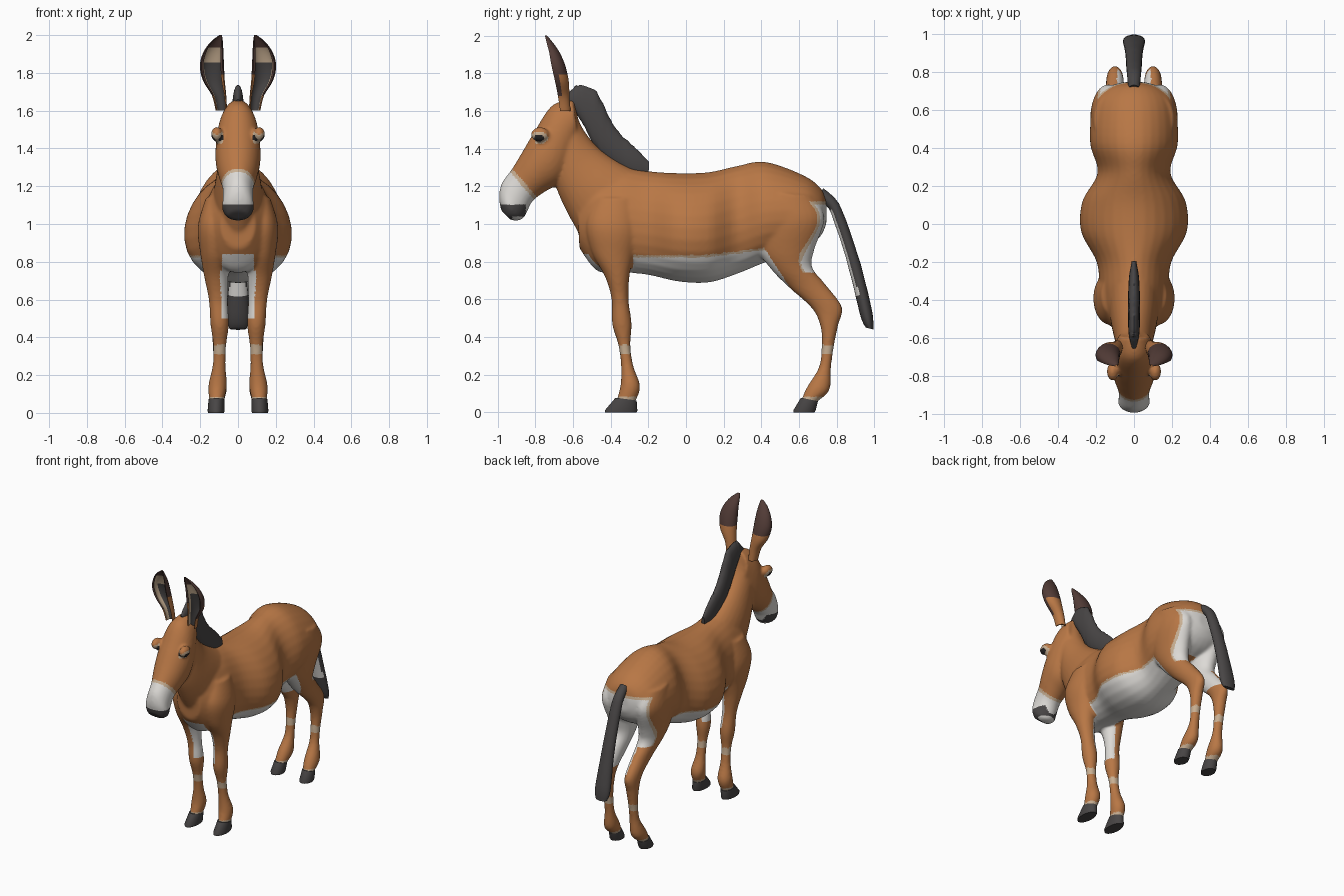
import bpy, bmesh, math, random
from mathutils import Vector

if "Cube" in bpy.data.objects:
    bpy.data.objects.remove(bpy.data.objects["Cube"])

random.seed(3)

def mat(name, rgb):
    m = bpy.data.materials.new(name)
    m.diffuse_color = (*rgb, 1)
    m.use_nodes = True
    m.node_tree.nodes["Principled BSDF"].inputs["Base Color"].default_value = m.diffuse_color
    return m

MATS = [mat("brown_coat", (0.48, 0.185, 0.06)), mat("white_fur", (0.72, 0.70, 0.67)),
        mat("cream_fur", (0.58, 0.43, 0.29)), mat("dark_grey", (0.065, 0.06, 0.06)),
        mat("dark_brown", (0.085, 0.045, 0.038)), mat("eye_black", (0.02, 0.018, 0.018))]
BROWN, WHITE, CREAM, GREY, DARK, BLACK = range(6)

def smooth_path(rows, sub):
    """Catmull-Rom interpolation of rows of numbers."""
    v = [Vector(r) for r in rows]
    out = []
    for i in range(len(v) - 1):
        a, b, c, d = v[max(i - 1, 0)], v[i], v[i + 1], v[min(i + 2, len(v) - 1)]
        for k in range(sub):
            t = k / sub
            out.append(0.5 * (2 * b + (c - a) * t + (2 * a - 5 * b + 4 * c - d) * t * t
                              + (3 * b - 3 * c + d - a) * t ** 3))
    return out + [v[-1]]

def skin(bm, rings):
    """Closed skin over rings of points; returns faces with their column number."""
    vs = [[bm.verts.new(p) for p in r] for r in rings]
    n, faces = len(vs[0]), []
    for r0, r1 in zip(vs, vs[1:]):
        for i in range(n):
            j = (i + 1) % n
            faces.append((bm.faces.new((r0[i], r0[j], r1[j], r1[i])), i))
    bm.faces.new(vs[0])
    bm.faces.new(vs[-1])
    return faces

def loft(bm, rows, side=1, pear=0.0, sub=5, sides=28, jag=0.0):
    """Rows: y,z of one edge, y,z of the opposite edge, half width, x centre."""
    rings = []
    for ya, za, yb, zb, w, xc in smooth_path(rows, sub):
        j = random.uniform(-jag, jag)
        ring = []
        for k in range(sides):
            t = 2 * math.pi * k / sides
            c = math.cos(t)
            f = (1 + c * (1 + j)) / 2
            ring.append((side * xc + w * math.sin(t) * (1 + pear * c),
                         ya + (yb - ya) * f, za + (zb - za) * f))
        rings.append(ring)
    skin(bm, rings)

def make(name, bm, mats=MATS):
    bmesh.ops.recalc_face_normals(bm, faces=bm.faces)
    me = bpy.data.meshes.new(name)
    bm.to_mesh(me)
    bm.free()
    for m in mats:
        me.materials.append(m)
    ob = bpy.data.objects.new(name, me)
    bpy.context.collection.objects.link(ob)
    return ob

# cross-sections of the body parts
TORSO = [(.745, 1.12, .745, 1.0, .06, 0), (.715, 1.19, .71, .93, .15, 0), (.62, 1.26, .63, .87, .215, 0),
         (.42, 1.33, .43, .80, .23, 0), (.27, 1.308, .27, .735, .19, 0), (.12, 1.275, .12, .69, .27, 0),
         (-.04, 1.27, -.04, .695, .277, 0), (-.2, 1.28, -.2, .73, .195, 0), (-.35, 1.30, -.35, .745, .18, 0),
         (-.48, 1.27, -.47, .75, .165, 0), (-.58, 1.16, -.565, .87, .09, 0)]
NECK = [(-.54, .90, -.2, 1.26, .14, 0), (-.63, 1.06, -.34, 1.32, .125, 0), (-.69, 1.2, -.47, 1.41, .105, 0),
        (-.70, 1.33, -.56, 1.53, .092, 0), (-.72, 1.45, -.59, 1.65, .08, 0)]
HEAD = [(-.60, 1.66, -.57, 1.45, .08, 0), (-.71, 1.63, -.61, 1.30, .11, 0), (-.805, 1.49, -.665, 1.22, .12, 0),
        (-.87, 1.38, -.75, 1.17, .105, 0), (-.925, 1.29, -.815, 1.12, .083, 0),
        (-.978, 1.215, -.85, 1.05, .08, 0), (-.992, 1.14, -.88, 1.02, .083, 0), (-.98, 1.07, -.93, 1.02, .055, 0)]
FORELEG = [(-.48, 1.14, -.27, 1.14, .06, .11), (-.53, 1.0, -.25, .97, .088, .125), (-.50, .85, -.28, .82, .078, .12),
           (-.43, .72, -.30, .72, .064, .115), (-.395, .6, -.305, .6, .05, .105), (-.392, .47, -.288, .47, .049, .097),
           (-.36, .36, -.295, .36, .035, .097), (-.345, .25, -.28, .25, .035, .10),
           (-.347, .15, -.243, .14, .049, .108), (-.365, .075, -.265, .065, .04, .113), (-.37, .04, -.275, .04, .035, .115)]
HINDLEG = [(.40, 1.17, .68, 1.15, .09, .12), (.375, 1.0, .735, 1.03, .095, .135), (.385, .86, .68, .86, .085, .12),
           (.46, .75, .67, .77, .07, .11), (.55, .66, .74, .68, .055, .102), (.67, .55, .828, .56, .046, .10),
           (.715, .45, .807, .46, .041, .10), (.72, .35, .785, .35, .034, .10), (.705, .24, .77, .24, .034, .10),
           (.645, .14, .762, .12, .048, .107), (.615, .075, .70, .06, .04, .112), (.61, .04, .68, .04, .035, .115)]

# body: torso, neck, head and legs fused to one smooth skin
bm = bmesh.new()
loft(bm, TORSO, pear=.12)
loft(bm, NECK)
loft(bm, HEAD)
for s in (1, -1):
    loft(bm, FORELEG, s)
    loft(bm, HINDLEG, s)
    brow = bmesh.ops.create_uvsphere(bm, u_segments=16, v_segments=10, radius=1)["verts"]
    for v in brow:
        v.co = Vector((s * .112 + v.co.x * .032, -.775 + v.co.y * .05, 1.475 + v.co.z * .04))
body = make("body", bm, [])
rm = body.modifiers.new("fuse", "REMESH")
rm.mode, rm.voxel_size = "VOXEL", 0.009
sm = body.modifiers.new("soften", "SMOOTH")
sm.factor, sm.iterations = 0.5, 10
dg = bpy.context.evaluated_depsgraph_get()
fused = bpy.data.meshes.new_from_object(body.evaluated_get(dg))
body.modifiers.clear()
body.data = fused
fused.materials.clear()
for m in MATS:
    fused.materials.append(m)

def coat(c, n):
    """Coat markings by position and direction."""
    x, y, z = abs(c.x), c.y, c.z
    inward = n.x * (1 if c.x > 0 else -1) < -.3
    # muzzle and nose
    if y < -.75 and z < 1.32:
        s = -.756 * (y + .93) - .655 * (z - 1.285)
        if s > .008:
            return GREY if y < -.85 and z < 1.105 and not (z < 1.04 and y > -.92) else WHITE
        if s > -.012:
            return CREAM
    # eyes
    if x > .08 and y < -.65 and z > 1.4:
        d = math.hypot((y + .78) / .048, (z - 1.457) / .032)
        if d < .55:
            return BLACK
        if d < 1:
            return CREAM
    # belly
    edge = .835 + .12 * max(0, y - .1)
    if -.28 < y < .41 + (.88 - z) * .65 and .62 < z < edge:
        return WHITE if z < edge - .012 else CREAM
    # chest and inner legs
    if y < -.28 and .68 < z < .84 and x < .085 and (n.y < -.1 or n.z < 0):
        return WHITE
    if inward and x < .13 and ((y < -.2 and .5 < z < .85) or (y > .35 and .58 < z < .95)):
        return WHITE
    # rump
    if y > .6 and n.y > .3 and .74 < z < 1.12 and x < .19:
        return WHITE if z < 1.105 and x < .178 and n.y > .36 else CREAM
    # leg bands
    if .31 < z < .36 or z < .082:
        return CREAM
    return BROWN

for p in fused.polygons:
    p.material_index = coat(p.center, p.normal)

# hooves
for s, tag in ((1, "left"), (-1, "right")):
    for part, rows in (("front", [(-.374, .078, -.262, .064, .042, .114), (-.43, .012, -.258, .01, .045, .116),
                                  (-.43, 0, -.262, 0, .042, .116)]),
                       ("hind", [(.61, .078, .70, .06, .042, .113), (.57, .012, .688, .01, .045, .116),
                                 (.57, 0, .682, 0, .042, .116)])):
        bm = bmesh.new()
        loft(bm, rows, s, sub=1)
        make(f"{part}_hoof_{tag}", bm, [MATS[GREY]])

# mane: thin upright crest with a ragged top
bm = bmesh.new()
loft(bm, [(-.64, 1.62, -.655, 1.66, .012, 0), (-.58, 1.58, -.60, 1.72, .026, 0), (-.53, 1.50, -.565, 1.735, .03, 0),
          (-.49, 1.42, -.475, 1.70, .032, 0), (-.43, 1.35, -.41, 1.57, .032, 0), (-.35, 1.29, -.345, 1.475, .03, 0),
          (-.27, 1.25, -.265, 1.40, .025, 0), (-.2, 1.25, -.195, 1.33, .012, 0)], sides=16, sub=6, jag=.05)
make("mane", bm, [MATS[GREY]])

# tail, pale on its upper inner side
bm = bmesh.new()
loft(bm, [(.69, 1.14, .73, 1.19, .03, 0), (.755, 1.085, .80, 1.125, .036, 0), (.79, 1.0, .845, 1.03, .04, 0),
          (.84, .85, .897, .88, .043, 0), (.88, .7, .945, .72, .048, 0), (.93, .5, .99, .52, .058, 0),
          (.955, .45, .995, .44, .045, 0)], sides=20, jag=.03)
tail = make("tail", bm)
for p in tail.data.polygons:
    p.material_index = WHITE if p.normal.y < -.6 and .6 < p.center.z < 1.08 else GREY

# ears: cupped shells open to the front; rows are z, x centre, half width, y centre, half depth
EAR = [(1.60, .088, .030, -.650, .038), (1.68, .10, .038, -.66, .042), (1.76, .128, .058, -.672, .05),
       (1.84, .138, .064, -.69, .05), (1.91, .13, .053, -.708, .038), (1.965, .112, .032, -.73, .022),
       (2.0, .092, .007, -.745, .007)]
N = 16
for s, tag in ((1, "left"), (-1, "right")):
    bm = bmesh.new()
    rings = []
    for z, xc, hw, yc, hd in smooth_path(EAR, 5):
        arc = [math.radians(-118 + 236 * k / (N - 1)) for k in range(N)]
        ring = [(s * (xc + hw * math.sin(a)), yc + hd * math.cos(a), z) for a in arc]
        ring += [(s * (xc + .8 * hw * math.sin(a)), yc + .72 * hd * math.cos(a), z) for a in reversed(arc)]
        rings.append(ring)
    for f, col in skin(bm, rings):
        z = f.calc_center_median().z
        if N <= col < 2 * N - 1:          # inside of the ear
            mid = abs(col - 1.5 * N + .5)
            f.material_index = DARK if z > 1.93 else GREY if mid < 3.6 and z < 1.86 else CREAM
        else:                             # outside and rim
            f.material_index = DARK if z > 1.79 or (N - 4 < col < N and z > 1.68) else BROWN
    make(f"ear_{tag}", bm)

# smooth shading, sharp hoof edges
for ob in bpy.context.collection.objects:
    ob.select_set(True)
bpy.context.view_layer.objects.active = body
bpy.ops.object.shade_smooth_by_angle(angle=math.radians(50))
